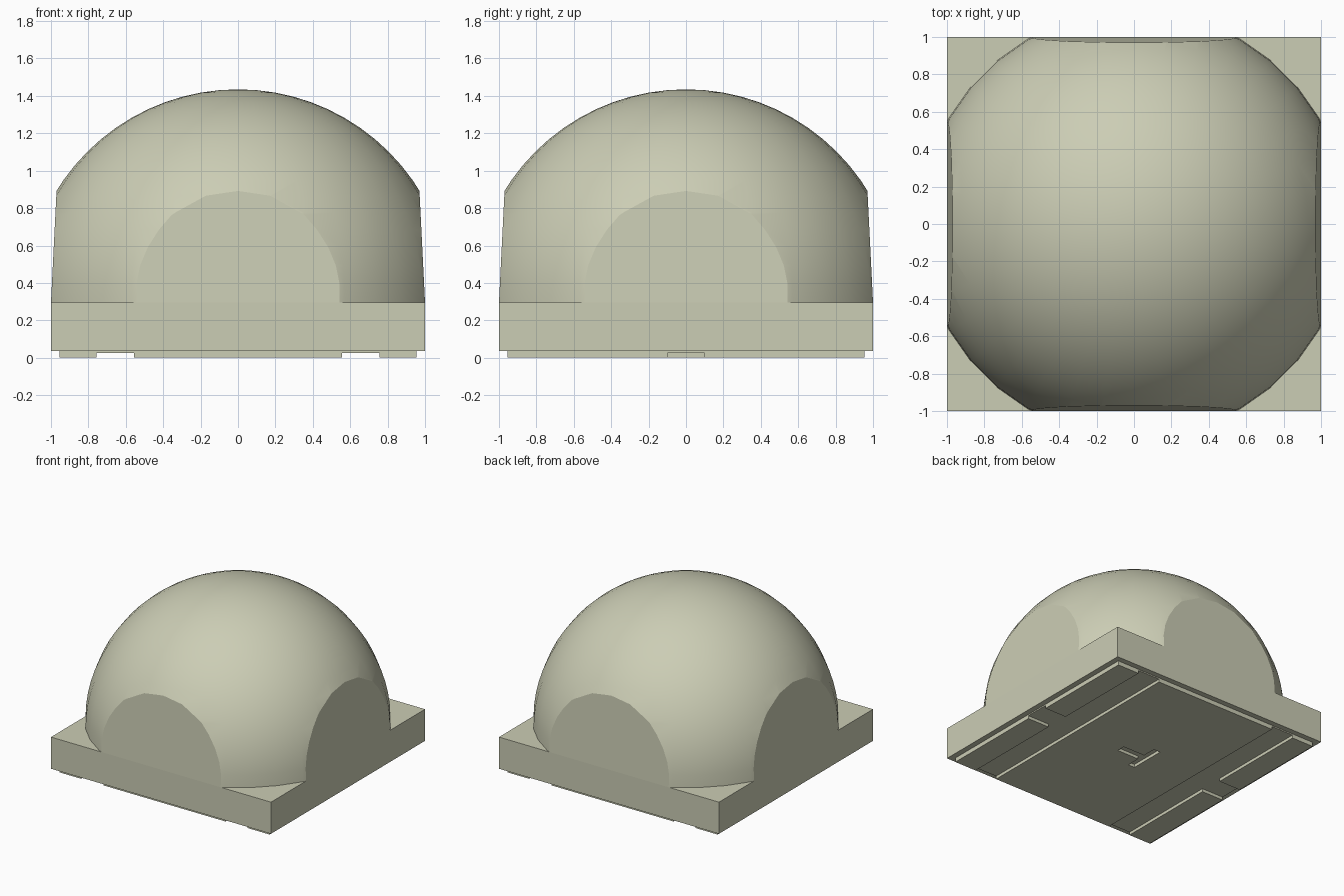
import bpy, bmesh, math
from mathutils import Vector

cube = bpy.data.objects.get("Cube")
if cube:
    bpy.data.objects.remove(cube, do_unlink=True)

# One pale grey-green material
mat = bpy.data.materials.new("pale_stone")
mat.use_nodes = True
COLOUR = (0.60, 0.61, 0.46, 1)
mat.diffuse_color = COLOUR
mat.node_tree.nodes["Principled BSDF"].inputs["Base Color"].default_value = COLOUR

BASE_TOP = 0.295
RADIUS = 1.14


def make(name, bm):
    bmesh.ops.recalc_face_normals(bm, faces=bm.faces)
    me = bpy.data.meshes.new(name)
    bm.to_mesh(me)
    bm.free()
    me.materials.append(mat)
    ob = bpy.data.objects.new(name, me)
    bpy.context.collection.objects.link(ob)
    return ob


def box(name, x0, x1, y0, y1, z0, z1):
    return prism(name, [(x0, y0), (x1, y0), (x1, y1), (x0, y1)], z0, z1)


def prism(name, outline, z0, z1):
    bm = bmesh.new()
    face = bm.faces.new([bm.verts.new((x, y, z0)) for x, y in outline])
    ext = bmesh.ops.extrude_face_region(bm, geom=[face])
    verts = [g for g in ext["geom"] if isinstance(g, bmesh.types.BMVert)]
    bmesh.ops.translate(bm, verts=verts, vec=(0, 0, z1 - z0))
    return make(name, bm)


# Square body and thin underside plate
box("base", -1, 1, -1, 1, 0.035, BASE_TOP)
box("underside_plate", -0.955, 0.955, -0.955, 0.955, 0.025, 0.036)

# Contact pads: two on each side
for side, sx in (("left", 1), ("right", -1)):
    for end, sy in (("back", 1), ("front", -1)):
        xs = sorted((sx * 0.757, sx * 0.955))
        ys = sorted((sy * 0.1, sy * 0.955))
        box(f"{side}_{end}_pad", *xs, *ys, 0, 0.026)

# Central pad with a T-shaped recess
pad = box("centre_pad", -0.555, 0.555, -0.955, 0.955, 0, 0.026)
tee = [(0.13, -0.035), (0.13, 0.035), (-0.07, 0.035), (-0.07, 0.15),
       (-0.13, 0.15), (-0.13, -0.15), (-0.07, -0.15), (-0.07, -0.035)]
cutter = prism("recess_cutter", tee, -0.02, 0.05)
cutter.hide_render = True
cut = pad.modifiers.new("recess", 'BOOLEAN')
cut.operation = 'DIFFERENCE'
cut.solver = 'EXACT'
cut.object = cutter
bpy.context.view_layer.objects.active = pad
bpy.ops.object.modifier_apply(modifier=cut.name)
bpy.data.objects.remove(cutter, do_unlink=True)

# Dome: sphere trimmed at the base top and by four slightly drafted sides
bm = bmesh.new()
bmesh.ops.create_uvsphere(bm, u_segments=36, v_segments=36, radius=RADIUS)
planes = [(Vector((0, 0, 0)), Vector((0, 0, -1)))]
for d in ((1, 0), (-1, 0), (0, 1), (0, -1)):
    planes.append((Vector((d[0], d[1], 0)), Vector((d[0], d[1], 0.05)).normalized()))
for co, no in planes:
    res = bmesh.ops.bisect_plane(bm, geom=bm.verts[:] + bm.edges[:] + bm.faces[:],
                                 dist=1e-5, plane_co=co, plane_no=no, clear_outer=True)
    rim = [e for e in res["geom_cut"] if isinstance(e, bmesh.types.BMEdge)]
    bmesh.ops.contextual_create(bm, geom=rim)
bmesh.ops.translate(bm, verts=bm.verts, vec=(0, 0, BASE_TOP))
dome = make("dome_lens", bm)
bpy.ops.object.select_all(action='DESELECT')
dome.select_set(True)
bpy.context.view_layer.objects.active = dome
bpy.ops.object.shade_smooth_by_angle(angle=math.radians(18))
